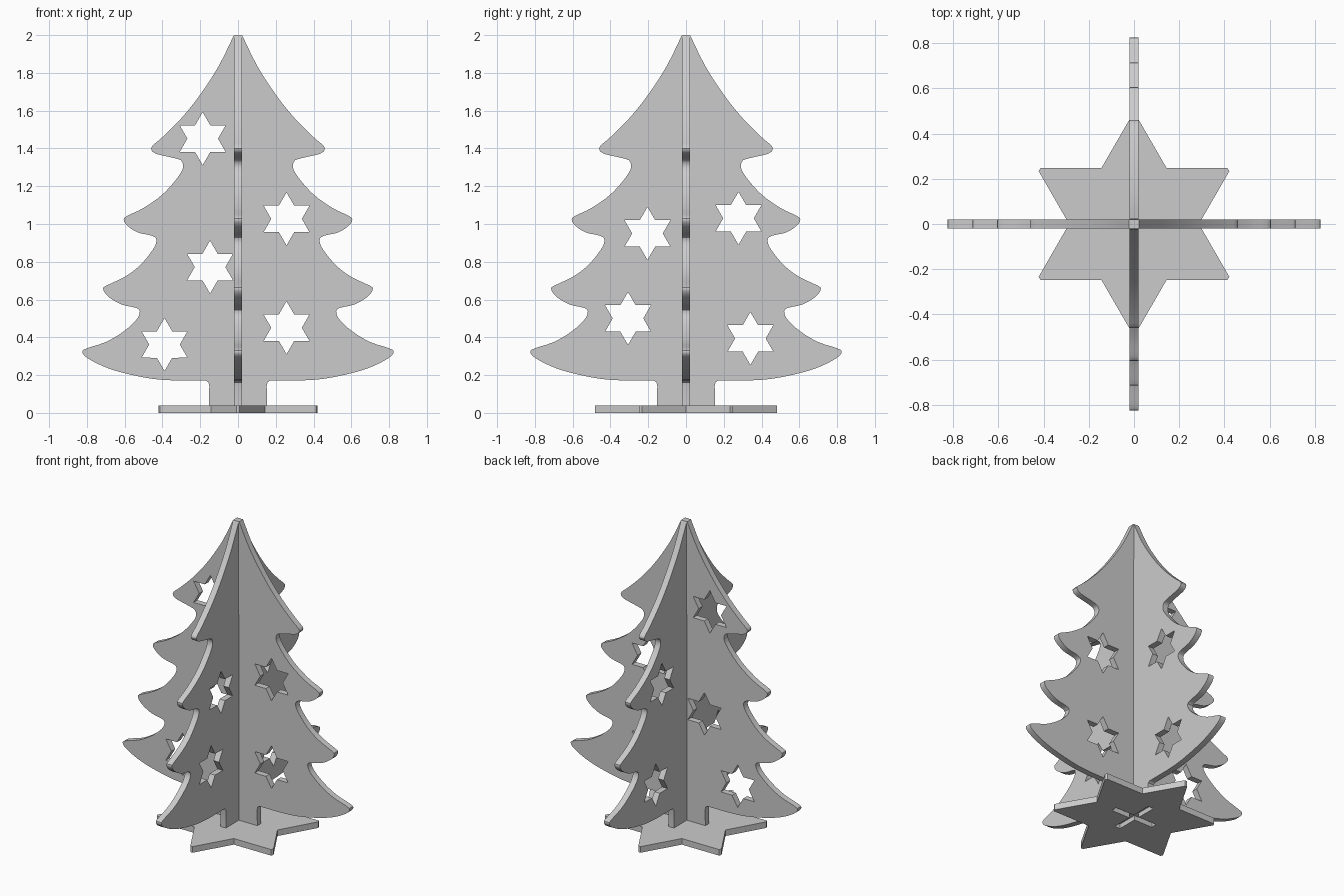
import bpy, bmesh
from math import sin, cos, radians, pi
from mathutils import Matrix, Vector

if "Cube" in bpy.data.objects:
    bpy.data.objects.remove(bpy.data.objects["Cube"])

T = 0.02  # half thickness of every board

# Right half of the tree silhouette, tip to lowest branch
HALF = [(0.022, 2.0), (0.10, 1.84), (0.20, 1.685), (0.30, 1.56), (0.40, 1.46),
        (0.452, 1.415), (0.458, 1.392), (0.43, 1.37), (0.33, 1.347), (0.295, 1.328),
        (0.30, 1.275), (0.39, 1.165), (0.50, 1.085), (0.587, 1.043), (0.605, 1.022),
        (0.585, 0.99), (0.53, 0.955), (0.455, 0.938), (0.432, 0.915), (0.45, 0.865),
        (0.52, 0.78), (0.60, 0.72), (0.69, 0.677), (0.714, 0.658), (0.69, 0.618),
        (0.62, 0.575), (0.54, 0.556), (0.52, 0.535), (0.54, 0.49), (0.61, 0.428),
        (0.70, 0.375), (0.80, 0.342), (0.824, 0.324), (0.80, 0.292), (0.71, 0.245),
        (0.60, 0.21), (0.45, 0.18), (0.32, 0.171)]
TRUNK = [(0.17, 0.171), (0.156, 0.162), (0.152, 0.14), (0.155, 0.03)]


def smooth(pts, steps=3):
    """Catmull-Rom interpolation through the points."""
    p = [Vector(q) for q in pts]
    out = []
    for i in range(len(p) - 1):
        a, b, c, d = p[max(i - 1, 0)], p[i], p[i + 1], p[min(i + 2, len(p) - 1)]
        for k in range(steps):
            t = k / steps
            out.append(0.5 * (2 * b + (c - a) * t + (2 * a - 5 * b + 4 * c - d) * t * t
                              + (3 * b - a - 3 * c + d) * t ** 3))
    return [tuple(v) for v in out] + [pts[-1]]


def star(cx, cy, outer, inner, blunt=0.0):
    pts = []
    for i in range(6):
        a = pi / 2 + i * pi / 3
        for da in ((-blunt, blunt) if blunt else (0,)):
            pts.append((cx + outer * cos(a + da), cy + outer * sin(a + da)))
        pts.append((cx + inner * cos(a + pi / 6), cy + inner * sin(a + pi / 6)))
    return pts


def board(name, loops, matrix):
    """Flat board from an outline loop and hole loops."""
    cu = bpy.data.curves.new(name, 'CURVE')
    cu.dimensions = '2D'
    cu.fill_mode = 'BOTH'
    cu.extrude = T
    for loop in loops:
        sp = cu.splines.new('POLY')
        sp.points.add(len(loop) - 1)
        for pt, (x, y) in zip(sp.points, loop):
            pt.co = (x, y, 0, 1)
        sp.use_cyclic_u = True
    ob = bpy.data.objects.new(name, cu)
    bpy.context.collection.objects.link(ob)
    bpy.ops.object.select_all(action='DESELECT')
    ob.select_set(True)
    bpy.context.view_layer.objects.active = ob
    bpy.ops.object.convert(target='MESH')
    ob = bpy.context.object
    bm = bmesh.new()
    bm.from_mesh(ob.data)
    bmesh.ops.remove_doubles(bm, verts=bm.verts, dist=0.0005)
    bmesh.ops.recalc_face_normals(bm, faces=bm.faces)
    bm.transform(matrix)
    bm.to_mesh(ob.data)
    bm.free()
    bpy.ops.object.shade_smooth_by_angle(angle=radians(30))
    return ob


def tree_panel(name, slot_on_top, holes, turn):
    half = smooth(HALF) + TRUNK
    # half-height slot so the two panels interlock
    half = [(T, 1.0)] + half if slot_on_top else half + [(T, 0.03), (T, 1.0)]
    outline = half + [(-x, z) for x, z in reversed(half)]
    m = Matrix.Rotation(radians(turn), 4, 'Z') @ Matrix.Rotation(pi / 2, 4, 'X')
    return board(name, [outline] + [star(x, z, 0.14, 0.081) for x, z in holes], m)


# Two interlocking tree panels with star cut-outs
tree_panel("front_panel", False, [(-0.187, 1.452), (0.257, 1.027), (-0.148, 0.772),
                                  (0.257, 0.451), (-0.389, 0.362)], 0)
tree_panel("side_panel", True, [(-0.204, 0.95), (0.278, 1.03), (-0.307, 0.5),
                                (0.341, 0.394)], 90)

# Star base with a cross-shaped slot for the trunk
L = 0.155
cross = [(L, -T), (L, T), (T, T), (T, L), (-T, L), (-T, T),
         (-L, T), (-L, -T), (-T, -T), (-T, -L), (T, -L), (T, -T)]
board("star_base", [star(0, 0, 0.482, 0.287, radians(1)), cross],
      Matrix.Translation((0, 0, T)))
